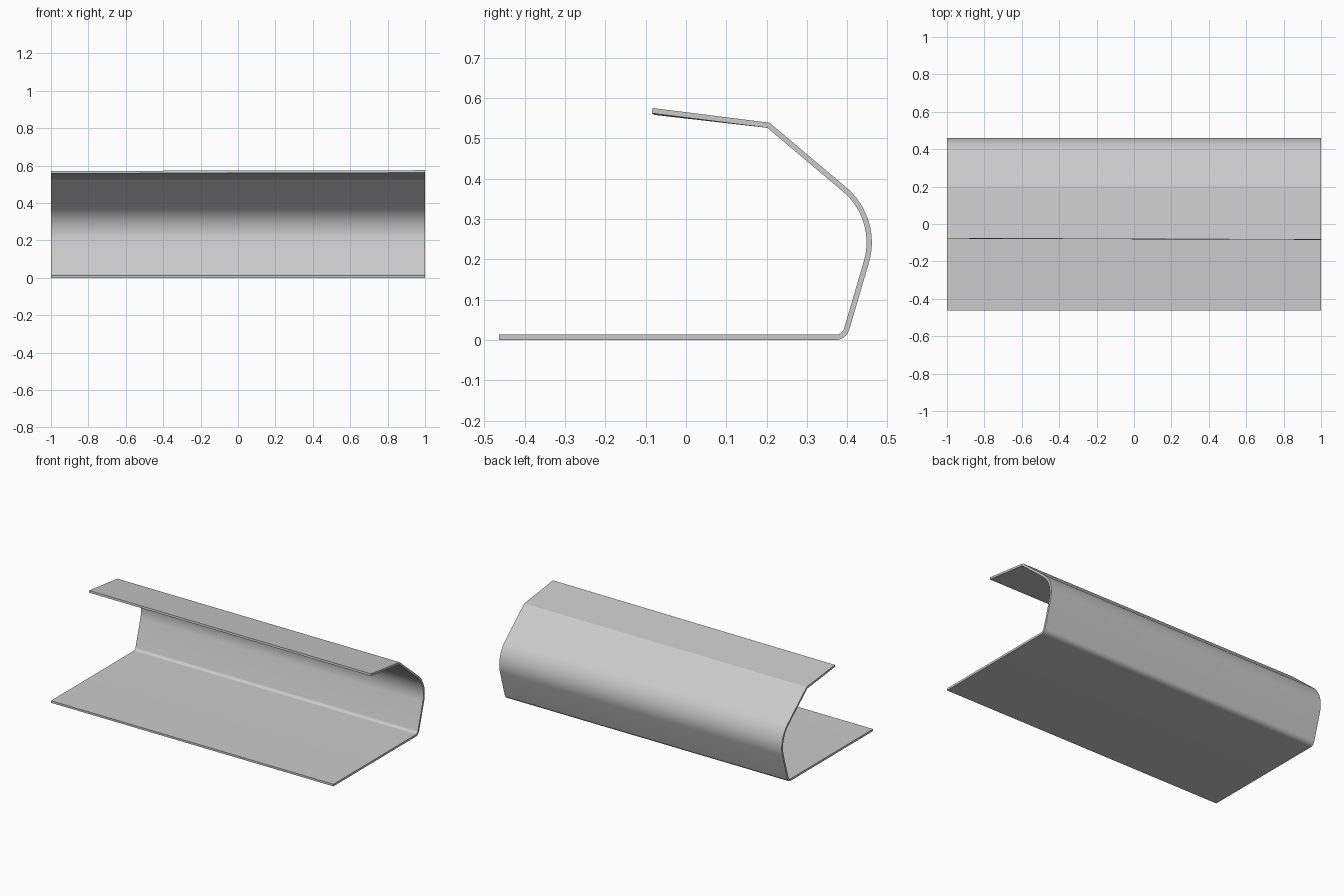
import bpy, bmesh, math
from mathutils import Vector

if "Cube" in bpy.data.objects:
    bpy.data.objects.remove(bpy.data.objects["Cube"])

THICK = 0.0132
# outer profile corners: (y, z, fillet radius)
PROFILE = [(-0.463, 0, 0), (0.397, 0, 0.035), (0.4862, 0.3031, 0.178),
           (0.207, 0.5385, 0), (-0.083, 0.575, 0)]


def rounded(points, steps=16):
    """Outer path with each corner replaced by an arc of its radius."""
    out = []
    for i, (y, z, r) in enumerate(points):
        p = Vector((y, z))
        if r == 0:
            out.append(p)
            continue
        a = (Vector(points[i - 1][:2]) - p).normalized()
        b = (Vector(points[i + 1][:2]) - p).normalized()
        half = a.angle(b) / 2
        start = p + a * (r / math.tan(half))
        centre = p + (a + b).normalized() * (r / math.sin(half))
        turn = math.pi - 2 * half
        arm = start - centre
        for k in range(steps + 1):
            t = turn * k / steps
            out.append(centre + Vector((arm.x * math.cos(t) - arm.y * math.sin(t),
                                        arm.x * math.sin(t) + arm.y * math.cos(t))))
    return out


def offset_inward(path, d):
    """Mitred offset to the left of the path direction."""
    norms = []
    for p, q in zip(path, path[1:]):
        e = (q - p).normalized()
        norms.append(Vector((-e.y, e.x)))
    out = []
    for i, p in enumerate(path):
        n0, n1 = norms[max(i - 1, 0)], norms[min(i, len(norms) - 1)]
        m = (n0 + n1).normalized()
        out.append(p + m * (d / m.dot(n0)))
    return out


def section(bm, x, lip_shift):
    pts = list(PROFILE)
    y, z, r = pts[-1]
    pts[-1] = (y + lip_shift[0], z + lip_shift[1], r)
    outer = rounded(pts)
    inner = offset_inward(outer, THICK)
    return [[bm.verts.new((x, p.x, p.y)) for p in row] for row in (outer, inner)]


# bent sheet with base, curved back and slightly skewed top lip
bm = bmesh.new()
lo, li = section(bm, -1, (0.006, -0.004))
ro, ri = section(bm, 1, (0, 0))
for i in range(len(lo) - 1):
    j = i + 1
    bm.faces.new((lo[i], lo[j], ro[j], ro[i]))
    bm.faces.new((li[i], ri[i], ri[j], li[j]))
    bm.faces.new((lo[i], li[i], li[j], lo[j]))
    bm.faces.new((ro[i], ro[j], ri[j], ri[i]))
for k in (0, -1):
    bm.faces.new((lo[k], ro[k], ri[k], li[k]))
bmesh.ops.recalc_face_normals(bm, faces=bm.faces)
mesh = bpy.data.meshes.new("bent_sheet")
bm.to_mesh(mesh)
bm.free()
sheet = bpy.data.objects.new("bent_sheet", mesh)
bpy.context.collection.objects.link(sheet)
bpy.context.view_layer.objects.active = sheet
sheet.select_set(True)
bpy.ops.object.shade_smooth_by_angle(angle=math.radians(25))
